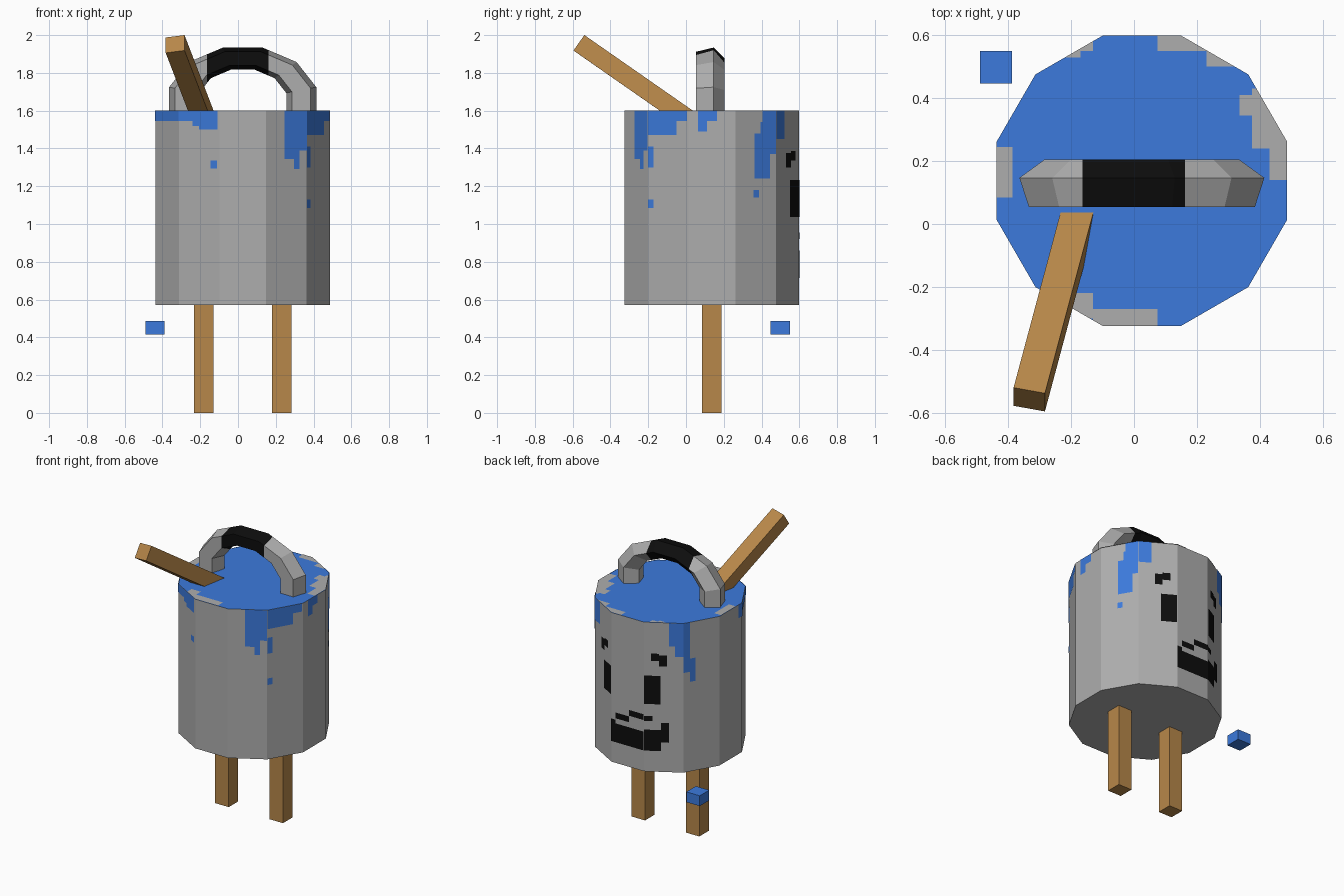
import bpy, bmesh, math
from mathutils import Vector, Matrix

if "Cube" in bpy.data.objects:
    bpy.data.objects.remove(bpy.data.objects["Cube"])


def material(name, rgb):
    m = bpy.data.materials.new(name)
    m.diffuse_color = (*rgb, 1)
    m.use_nodes = True
    m.node_tree.nodes["Principled BSDF"].inputs["Base Color"].default_value = m.diffuse_color
    return m


GREY = material("metal grey", (0.42, 0.42, 0.42))
BLUE = material("paint blue", (0.045, 0.195, 0.716))
WOOD = material("wood brown", (0.474, 0.242, 0.067))
BLACK = material("black", (0.004, 0.004, 0.004))

CX, CY = 0.025, 0.1375          # bucket axis
APO = 0.462                     # axis to flat side
Z0, Z1 = 0.571, 1.6
HALF = APO * math.tan(math.radians(15))
GAP = 0.003                     # painted details sit this far off the surface


def finish(bm, name, *mats):
    me = bpy.data.meshes.new(name)
    bm.to_mesh(me)
    bm.free()
    for m in mats:
        me.materials.append(m)
    ob = bpy.data.objects.new(name, me)
    bpy.context.collection.objects.link(ob)
    return ob


def box(name, mat, x, y, z):
    bm = bmesh.new()
    mtx = Matrix.Translation((sum(x) / 2, sum(y) / 2, sum(z) / 2)) @ Matrix.Diagonal(
        (x[1] - x[0], y[1] - y[0], z[1] - z[0], 1))
    bmesh.ops.create_cube(bm, size=1, matrix=mtx)
    return finish(bm, name, mat)


# Bucket: twelve-sided drum, top filled with paint
bm = bmesh.new()
rad = APO / math.cos(math.radians(15))
bmesh.ops.create_cone(
    bm, cap_ends=True, segments=12, radius1=rad, radius2=rad, depth=Z1 - Z0,
    matrix=Matrix.Translation((CX, CY, (Z0 + Z1) / 2)) @ Matrix.Rotation(math.radians(15), 4, 'Z'))
bm.normal_update()
for f in bm.faces:
    f.material_index = 1 if f.normal.z > 0.5 else 0
finish(bm, "bucket", GREY, BLUE)


# Painted details on the drum sides: direction -> rectangles (u0, u1, z0, z1)
def side_marks(name, mat, marks):
    bm = bmesh.new()
    for deg, rects in marks.items():
        a = math.radians(deg)
        out = Vector((math.cos(a), math.sin(a), 0))
        right = Vector((-math.sin(a), math.cos(a), 0))
        base = Vector((CX, CY, 0)) + out * (APO + GAP)
        for u0, u1, z0, z1 in rects:
            bm.faces.new([bm.verts.new(base + right * u + Vector((0, 0, z)))
                          for u, z in ((u0, z0), (u1, z0), (u1, z1), (u0, z1))])
    finish(bm, name, mat)


H = HALF
side_marks("paint_drips", BLUE, {
    -150: [(-H, H, 1.545, Z1)],
    -120: [(-H, -0.04, 1.545, Z1), (-0.04, 0.0, 1.52, Z1), (0.0, H - 0.01, 1.5, Z1),
           (0.07, 0.11, 1.295, 1.335)],
    -60: [(-0.014, 0.045, 1.345, Z1), (0.045, 0.08, 1.29, Z1), (0.08, H, 1.39, Z1)],
    -30: [(-H, 0.053, 1.47, Z1), (0.053, 0.115, 1.545, Z1), (-H, -0.088, 1.30, 1.41),
          (-H, -0.088, 1.085, 1.13)],
    0: [(-0.074, -0.026, 1.49, Z1), (-0.026, 0.027, 1.545, Z1)],
    30: [(0.04, H, 1.48, Z1), (0.027, 0.04, 1.48, 1.54), (-0.01, 0.087, 1.24, 1.48),
         (0.087, H, 1.37, 1.48), (-0.015, 0.02, 1.14, 1.18)],
    60: [(-H, -0.04, 1.45, Z1)],
    120: [(0.035, 0.07, 1.44, Z1), (0.07, H, 1.37, Z1)],
    150: [(-H, -0.08, 1.26, Z1), (-0.08, -0.04, 1.19, 1.35)],
    180: [(0.08, H, 1.51, Z1)],
})
side_marks("eyes", BLACK, {
    60: [(0.02, 0.122, 1.037, 1.233), (-0.02, 0.03, 1.30, 1.375), (0.03, 0.08, 1.335, 1.386)],
    120: [(-0.122, -0.02, 1.037, 1.233), (-0.03, 0.02, 1.30, 1.375), (-0.08, -0.03, 1.335, 1.386)],
})
side_marks("mouth", BLACK, {
    90: [(-H, H, 0.715, 0.845), (-H, -0.09, 0.845, 0.87), (-0.09, 0.01, 0.88, 0.92),
         (0.01, H, 0.925, 0.965)],
    120: [(-H, -0.015, 0.715, 0.86), (-0.015, 0.035, 0.775, 0.91), (-H, -0.07, 0.92, 0.955)],
})

# Bare rim patches on the paint surface, clipped to the drum outline
bm = bmesh.new()
for x0, x1, y0, y1 in [
        (-0.22, -0.17, 0.53, 0.56), (-0.17, -0.13, 0.55, 0.60),
        (0.075, 0.23, 0.55, 0.61), (0.23, 0.34, 0.50, 0.56),
        (0.335, 0.375, 0.345, 0.41), (0.375, 0.43, 0.24, 0.43), (0.43, 0.49, 0.14, 0.40),
        (-0.45, -0.387, 0.085, 0.245),
        (-0.13, 0.075, -0.33, -0.27), (-0.20, -0.13, -0.30, -0.22)]:
    bm.faces.new([bm.verts.new((x, y, Z1 + GAP))
                  for x, y in ((x0, y0), (x1, y0), (x1, y1), (x0, y1))])
for k in range(12):
    a = math.radians(30 * k)
    n = Vector((math.cos(a), math.sin(a), 0))
    bmesh.ops.bisect_plane(bm, geom=bm.verts[:] + bm.edges[:] + bm.faces[:],
                           plane_co=Vector((CX, CY, 0)) + n * APO, plane_no=n, clear_outer=True)
finish(bm, "rim_patches", GREY)

# Handle: five-sided bar swept round a flattened arch, with a black grip
bm = bmesh.new()
rings = []
for k in range(8):
    t = math.radians(-15 + 30 * k)
    ring = []
    for j in range(5):
        p = math.radians(72 * j)
        r = (0.31 + 0.0835 * math.sin(p)) / math.cos(math.radians(15))
        ring.append(bm.verts.new((CX + r * math.cos(t), 0.121 + 0.0835 * math.cos(p),
                                  1.648 + 0.735 * r * math.sin(t))))
    rings.append(ring)
for a, b in zip(rings, rings[1:]):
    for j in range(5):
        bm.faces.new((a[j], a[(j + 1) % 5], b[(j + 1) % 5], b[j]))
bm.faces.new(rings[0])
bm.faces.new(rings[-1])
bmesh.ops.recalc_face_normals(bm, faces=bm.faces[:])
for x in (-0.163, 0.162):
    bmesh.ops.bisect_plane(bm, geom=bm.verts[:] + bm.edges[:] + bm.faces[:],
                           plane_co=(x, 0, 0), plane_no=(1, 0, 0))
for f in bm.faces:
    f.material_index = 1 if abs(f.calc_center_median().x) < 0.162 else 0
finish(bm, "handle", GREY, BLACK)

# Stirring stick leaning out of the paint
d = Vector((0.15, 0.56, -0.39)).normalized()
v = Vector((0, 0.058, 0.082)).normalized()
u = d.cross(v).normalized()
length = 0.85
tip = Vector((-0.333, -0.558, 1.953))
rot = Matrix((u, v, d)).transposed().to_4x4()
bm = bmesh.new()
bmesh.ops.create_cube(bm, size=1, matrix=Matrix.Translation(tip + d * length / 2) @ rot
                      @ Matrix.Diagonal((0.102, 0.1, length, 1)))
finish(bm, "stirring_stick", WOOD)

# Legs and the loose paint drop
for name, x in (("left_leg", (-0.234, -0.131)), ("right_leg", (0.18, 0.283))):
    box(name, WOOD, x, (0.086, 0.189), (0, Z0 + 0.01))
box("paint_drop", BLUE, (-0.49, -0.388), (0.447, 0.55), (0.416, 0.487))
